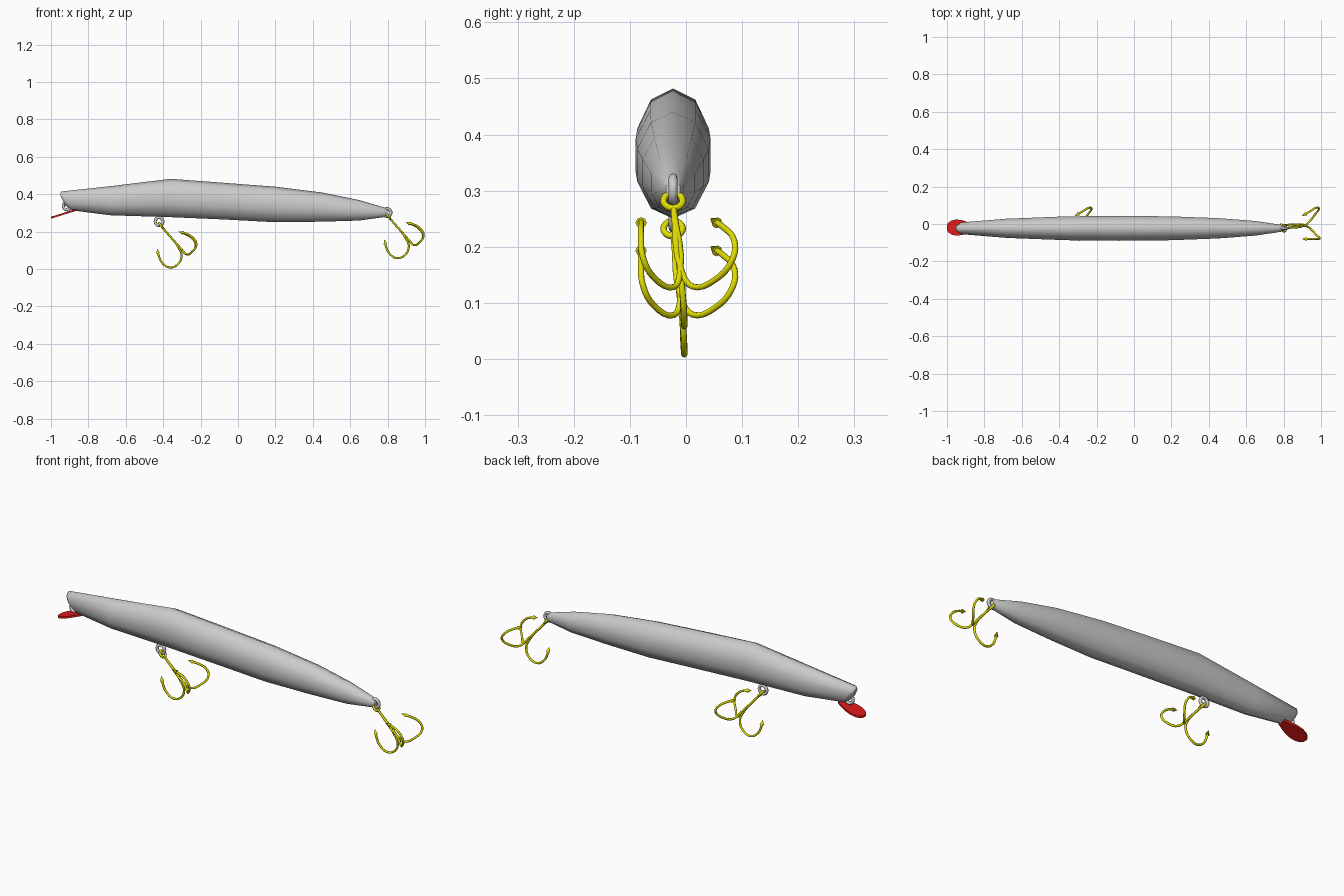
import bpy, bmesh, math
from mathutils import Vector

if "Cube" in bpy.data.objects:
    bpy.data.objects.remove(bpy.data.objects["Cube"])

YC = -0.023  # centre plane of the body


def material(name, rgb):
    m = bpy.data.materials.new(name)
    m.diffuse_color = (*rgb, 1)
    m.use_nodes = True
    m.node_tree.nodes["Principled BSDF"].inputs["Base Color"].default_value = m.diffuse_color
    return m


yellow = material("yellow_metal", (0.75, 0.72, 0.0))
red = material("red_plastic", (0.75, 0.01, 0.01))


def finish(ob, name, mat=None, angle=60):
    ob.name = name
    if mat:
        ob.data.materials.append(mat)
    bpy.ops.object.select_all(action='DESELECT')
    ob.select_set(True)
    bpy.context.view_layer.objects.active = ob
    bpy.ops.object.shade_smooth_by_angle(angle=math.radians(angle))
    return ob


def mesh_object(bm, name, mat=None, angle=60):
    bmesh.ops.recalc_face_normals(bm, faces=bm.faces)
    me = bpy.data.meshes.new(name)
    bm.to_mesh(me)
    bm.free()
    ob = bpy.data.objects.new(name, me)
    bpy.context.collection.objects.link(ob)
    return finish(ob, name, mat, angle)


def ring(name, loc, normal, major, minor, mat=None):
    rot = Vector(normal).to_track_quat('Z', 'Y').to_euler()
    bpy.ops.mesh.primitive_torus_add(location=loc, rotation=rot, major_radius=major,
                                     minor_radius=minor, major_segments=20, minor_segments=8)
    return finish(bpy.context.object, name, mat)


def wire(name, pts, radius, mat):
    cu = bpy.data.curves.new(name, 'CURVE')
    cu.dimensions = '3D'
    cu.bevel_depth = radius
    cu.bevel_resolution = 2
    cu.resolution_u = 4
    cu.use_fill_caps = True
    sp = cu.splines.new('BEZIER')
    sp.bezier_points.add(len(pts) - 1)
    for bp, p in zip(sp.bezier_points, pts):
        bp.co = p
        bp.handle_left_type = bp.handle_right_type = 'AUTO'
    ob = bpy.data.objects.new(name, cu)
    bpy.context.collection.objects.link(ob)
    bpy.ops.object.select_all(action='DESELECT')
    ob.select_set(True)
    bpy.context.view_layer.objects.active = ob
    bpy.ops.object.convert(target='MESH')
    return finish(bpy.context.object, name, mat)


# Body: ten-sided loft, stations are (top x, top z, bottom x, bottom z, half width)
stations = [
    (-0.953, 0.400, -0.925, 0.340, 0.020), (-0.945, 0.414, -0.885, 0.313, 0.033),
    (-0.68, 0.443, -0.68, 0.287, 0.054), (-0.36, 0.482, -0.36, 0.277, 0.067),
    (-0.08, 0.461, -0.08, 0.265, 0.070), (0.20, 0.440, 0.20, 0.250, 0.067),
    (0.45, 0.409, 0.45, 0.253, 0.057), (0.65, 0.368, 0.65, 0.259, 0.041),
    (0.785, 0.328, 0.785, 0.278, 0.020), (0.80, 0.318, 0.80, 0.286, 0.013),
]
bm = bmesh.new()
loops = []
for xt, zt, xb, zb, hw in stations:
    loop = []
    for i in range(10):
        a = 2 * math.pi * i / 10
        c = math.cos(a)
        loop.append(bm.verts.new(((xt + xb) / 2 + (xt - xb) / 2 * c,
                                  YC + hw * math.sin(a),
                                  (zt + zb) / 2 + (zt - zb) / 2 * c)))
    loops.append(loop)
for a, b in zip(loops, loops[1:]):
    for i in range(10):
        j = (i + 1) % 10
        bm.faces.new((a[i], a[j], b[j], b[i]))
bm.faces.new(loops[0])
bm.faces.new(loops[-1])
mesh_object(bm, "lure_body")

# Diving lip: thin spoon-shaped plate sloping down from the chin
half = [(-1.0, 0.012), (-0.993, 0.026), (-0.975, 0.038), (-0.95, 0.043),
        (-0.92, 0.040), (-0.89, 0.030), (-0.865, 0.020)]
outline = half + [(x, -w) for x, w in reversed(half)]
bm = bmesh.new()
lip_z = lambda x: 0.269 + (x + 1) * 0.31
face = bm.faces.new([bm.verts.new((x, YC + 0.004 + w, lip_z(x))) for x, w in outline])
ext = bmesh.ops.extrude_face_region(bm, geom=[face])
for v in ext["geom"]:
    if isinstance(v, bmesh.types.BMVert):
        v.co.z += 0.010
mesh_object(bm, "diving_lip", red, 30)

# Grey line-tie and hook hanger rings
for name, x, z in (("nose_ring", -0.913, 0.337), ("belly_ring", -0.422, 0.254),
                   ("tail_ring", 0.797, 0.302)):
    ring(name, (x, YC, z), (0, 1, 0), 0.021, 0.008)

# Treble hook paths, written at the tail position
eye = Vector((0.803, YC, 0.282))
axis = Vector((0.62, 0.06, -0.78)).normalized()
top = eye + axis * 0.018
prongs = {
    "right": [(0.916, -0.006, 0.152), (0.937, 0.012, 0.129), (0.967, 0.050, 0.140),
              (0.989, 0.083, 0.178), (0.972, 0.086, 0.211), (0.936, 0.065, 0.236),
              (0.915, 0.053, 0.244)],
    "left": [(0.918, -0.011, 0.150), (0.940, -0.022, 0.128), (0.973, -0.057, 0.145),
             (0.993, -0.077, 0.182), (0.971, -0.080, 0.220), (0.934, -0.080, 0.240),
             (0.918, -0.080, 0.244)],
    "lower": [(0.905, -0.010, 0.150), (0.913, -0.006, 0.117), (0.893, -0.003, 0.075),
              (0.850, -0.003, 0.058), (0.808, -0.005, 0.085), (0.790, -0.006, 0.125),
              (0.787, -0.006, 0.138)],
}


def treble_hook(prefix, offset):
    off = Vector(offset)
    ring(prefix + "_hook_eye", eye + off, axis.cross((0, 1, 0)), 0.017, 0.006, yellow)
    for side, path in prongs.items():
        pts = [top + off] + [Vector(p) + off for p in path]
        wire(f"{prefix}_hook_{side}", pts, 0.0055, yellow)
        # Barbed point
        d = (pts[-1] - pts[-2]).normalized()
        bpy.ops.mesh.primitive_cone_add(vertices=8, radius1=0.010, radius2=0, depth=0.026,
                                        location=pts[-1] + d * 0.008,
                                        rotation=d.to_track_quat('Z', 'Y').to_euler())
        finish(bpy.context.object, f"{prefix}_barb_{side}", yellow)


treble_hook("tail", (0, 0, 0))
treble_hook("belly", (-1.215, 0, -0.05))
